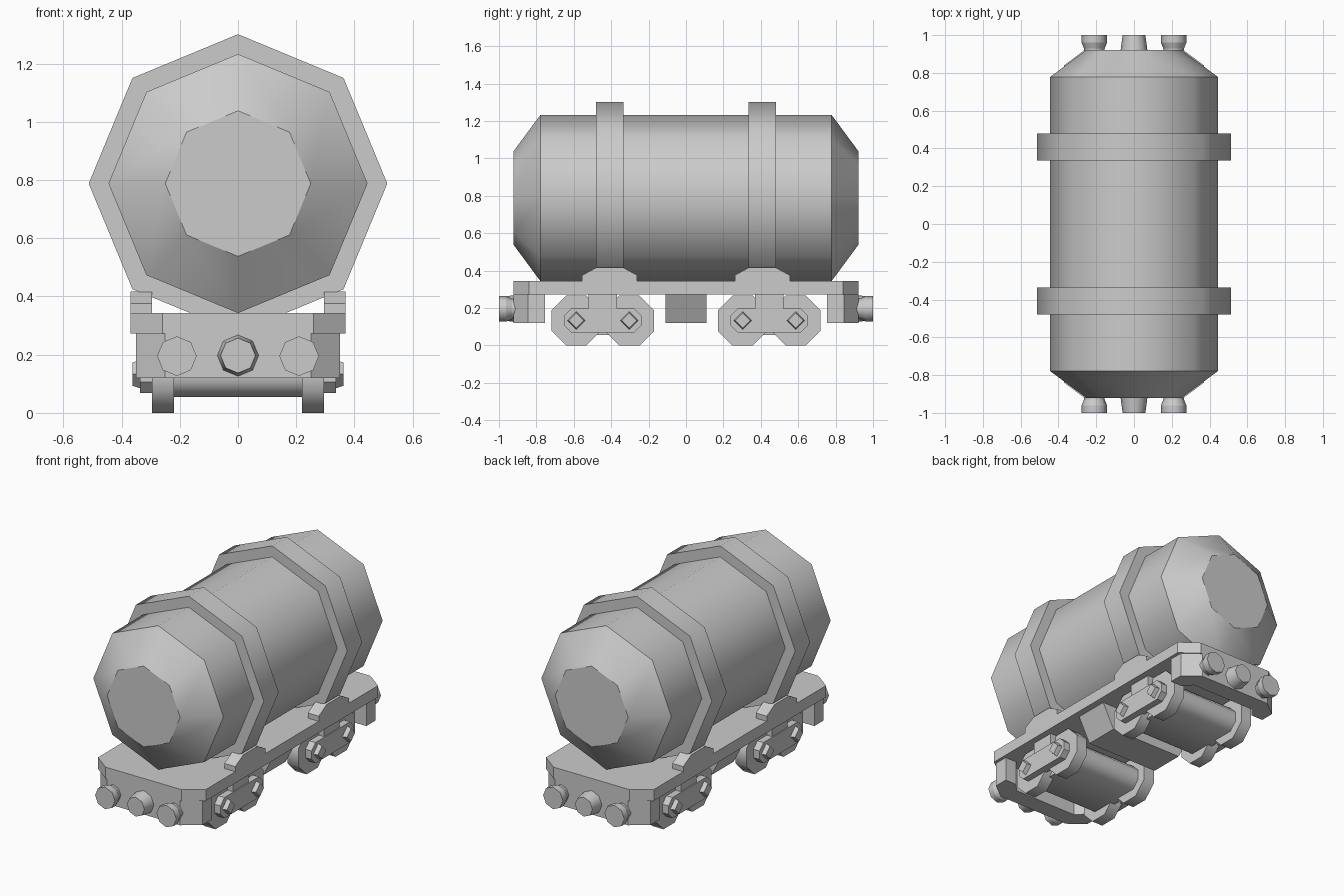
import bpy, bmesh, math

if "Cube" in bpy.data.objects:
    bpy.data.objects.remove(bpy.data.objects["Cube"])


def loft(name, axis, sections, smooth=False):
    """Skin equal-length 2D profiles placed along an axis: [(position, points)]."""
    place = {'x': lambda p, a, b: (p, a, b),
             'y': lambda p, a, b: (a, p, b),
             'z': lambda p, a, b: (a, b, p)}[axis]
    bm = bmesh.new()
    rings = [[bm.verts.new(place(pos, a, b)) for a, b in pts] for pos, pts in sections]
    n = len(rings[0])
    for r0, r1 in zip(rings, rings[1:]):
        for i in range(n):
            j = (i + 1) % n
            bm.faces.new((r0[i], r0[j], r1[j], r1[i])).smooth = smooth
    bm.faces.new(rings[0])
    bm.faces.new(rings[-1])
    # crisp edges around each section, smooth along the skin
    for r in rings:
        for i in range(n):
            bm.edges.get((r[i], r[(i + 1) % n])).smooth = False
    bmesh.ops.recalc_face_normals(bm, faces=bm.faces[:])
    me = bpy.data.meshes.new(name)
    bm.to_mesh(me)
    bm.free()
    ob = bpy.data.objects.new(name, me)
    bpy.context.collection.objects.link(ob)
    return ob


def prism(name, axis, a, b, pts, smooth=False):
    return loft(name, axis, [(a, pts), (b, pts)], smooth)


def ngon(ca, cb, r, n=8, phase=0.0):
    return [(ca + r * math.cos(phase + math.tau * i / n),
             cb + r * math.sin(phase + math.tau * i / n)) for i in range(n)]


def rect(a0, a1, b0, b1):
    return [(a0, b0), (a1, b0), (a1, b1), (a0, b1)]


def stadium(c, half, z, apothem):
    """Two half octagons joined into a long rounded profile."""
    r = apothem / math.cos(math.pi / 8)
    pts = []
    for k in range(8):
        t = math.radians(-67.5 + 45 * k)
        pts.append((c + (half if k < 4 else -half) + r * math.cos(t), z + r * math.sin(t)))
    return pts


# Tank barrel with tapered ends, and two thick bands
TZ = 0.788
loft("tank", 'y', [(y, ngon(0, TZ, r)) for y, r in
                   ((-0.922, 0.25), (-0.778, 0.445), (0.778, 0.445), (0.922, 0.25))], True)
for s in (-1, 1):
    prism("tank_band", 'y', s * 0.335, s * 0.48, ngon(0, TZ, 0.513), True)

# Deck with chamfered corners
half = [(0.37, -0.84), (0.37, 0.84), (0.26, 0.922)]
deck = half + [(-x, -y) for x, y in half]
deck = [(0.26, -0.922), (0.37, -0.84), (0.37, 0.84), (0.26, 0.922),
        (-0.26, 0.922), (-0.37, 0.84), (-0.37, -0.84), (-0.26, -0.922)]
prism("deck", 'z', 0.272, 0.343, deck)

# Central underframe box
prism("underframe_box", 'y', -0.11, 0.11,
      [(-0.33, 0.275), (0.33, 0.275), (0.25, 0.12), (-0.25, 0.12)])

for s in (-1, 1):
    # Wrapped end beam
    arm = [(0.35, 0.755), (0.35, 0.845), (0.25, 0.922)]
    inner = [(0.22, 0.81), (0.27, 0.755)]
    side = [(x, s * y) for x, y in arm]
    back = [(x, s * y) for x, y in inner]
    outline = (side + [(-x, y) for x, y in reversed(side)]
               + [(-x, y) for x, y in reversed(back)] + back)
    prism("end_beam", 'z', 0.12, 0.273, outline)

    # Buffers and central coupler
    for x in (-0.21, 0.21):
        loft("buffer", 'y', [(s * y, ngon(x, 0.195, r)) for y, r in
                             ((0.9, 0.052), (0.93, 0.055), (0.962, 0.068), (1.0, 0.068))], True)
    loft("coupler", 'y', [(s * 0.9, ngon(0, 0.197, 0.074)),
                          (s * 1.0, ngon(0, 0.197, 0.06))], True)

    # Bogie body and pivot block
    c = s * 0.445
    prism("bogie_body", 'x', -0.25, 0.25, stadium(c, 0.142, 0.133, 0.078), True)
    prism("bogie_pivot", 'x', -0.33, 0.33, rect(c - 0.077, c + 0.077, 0.15, 0.275))

    for m in (-1, 1):
        # Side frame, wheels and axle caps
        prism("bogie_side_frame", 'x', m * 0.28, m * 0.337, stadium(c, 0.142, 0.133, 0.064))
        for y in (c - 0.142, c + 0.142):
            prism("wheel", 'x', m * 0.22, m * 0.295,
                  ngon(y, 0.133, 0.133 / math.cos(math.pi / 8), 8, math.pi / 8), True)
            loft("axle_cap", 'x', [(m * 0.33, ngon(y, 0.133, 0.05, 4)),
                                   (m * 0.363, ngon(y, 0.133, 0.04, 4))])
        # Saddle bracket under each band
        k = s * 0.408
        prism("tank_saddle", 'x', m * 0.295, m * 0.37,
              [(k - 0.147, 0.33), (k + 0.147, 0.33), (k + 0.147, 0.375), (k + 0.07, 0.417),
               (k - 0.07, 0.417), (k - 0.147, 0.375)])
